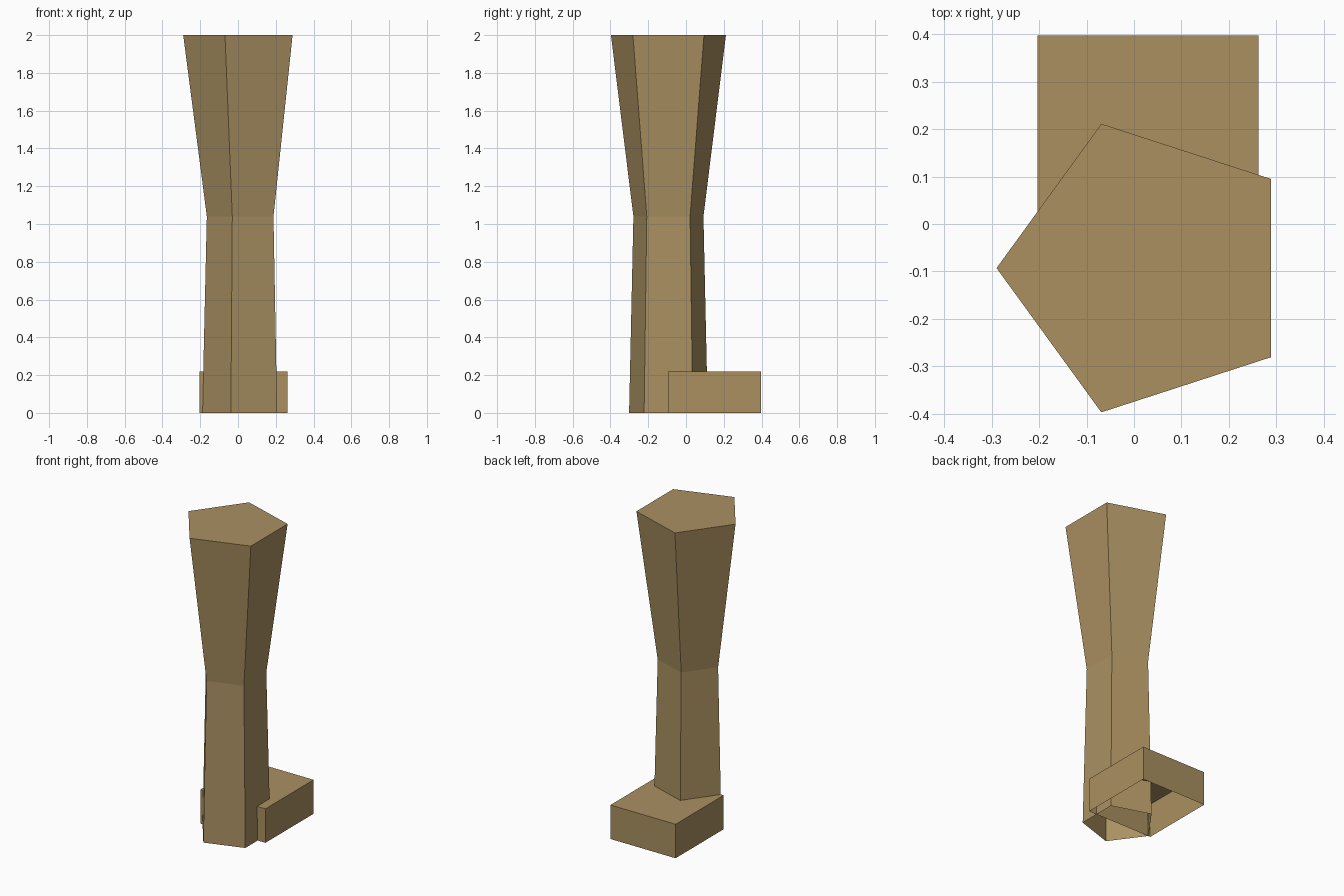
import bpy, bmesh
from math import pi, cos, sin

if "Cube" in bpy.data.objects:
    bpy.data.objects.remove(bpy.data.objects["Cube"])

mat = bpy.data.materials.new("tan")
mat.diffuse_color = (0.40, 0.28, 0.12, 1)
mat.use_nodes = True
mat.node_tree.nodes["Principled BSDF"].inputs["Base Color"].default_value = mat.diffuse_color


def open_bottom_tube(name, rings):
    """Skin stacked rings of points, closed on top and open underneath."""
    bm = bmesh.new()
    loops = [[bm.verts.new(p) for p in ring] for ring in rings]
    n = len(loops[0])
    for low, high in zip(loops, loops[1:]):
        for i in range(n):
            j = (i + 1) % n
            bm.faces.new((low[i], low[j], high[j], high[i]))
    bm.faces.new(loops[-1])
    mesh = bpy.data.meshes.new(name)
    bm.to_mesh(mesh)
    bm.free()
    mesh.materials.append(mat)
    obj = bpy.data.objects.new(name, mesh)
    bpy.context.collection.objects.link(obj)
    return obj


# Five-sided leg, pinched at the knee or ankle line
def pentagon(radius, z, cx=0.03, cy=-0.093):
    return [(cx + radius * cos(pi + i * 2 * pi / 5),
             cy + radius * sin(pi + i * 2 * pi / 5), z) for i in range(5)]


open_bottom_tube("leg", [pentagon(r, z) for r, z in
                         ((0.219, 0), (0.195, 1.04), (0.32, 2))])

# Foot block, running from inside the leg out to the back
x0, x1, y0, y1 = -0.204, 0.263, -0.095, 0.398
open_bottom_tube("foot", [[(x0, y0, z), (x1, y0, z), (x1, y1, z), (x0, y1, z)]
                          for z in (0, 0.22)])
